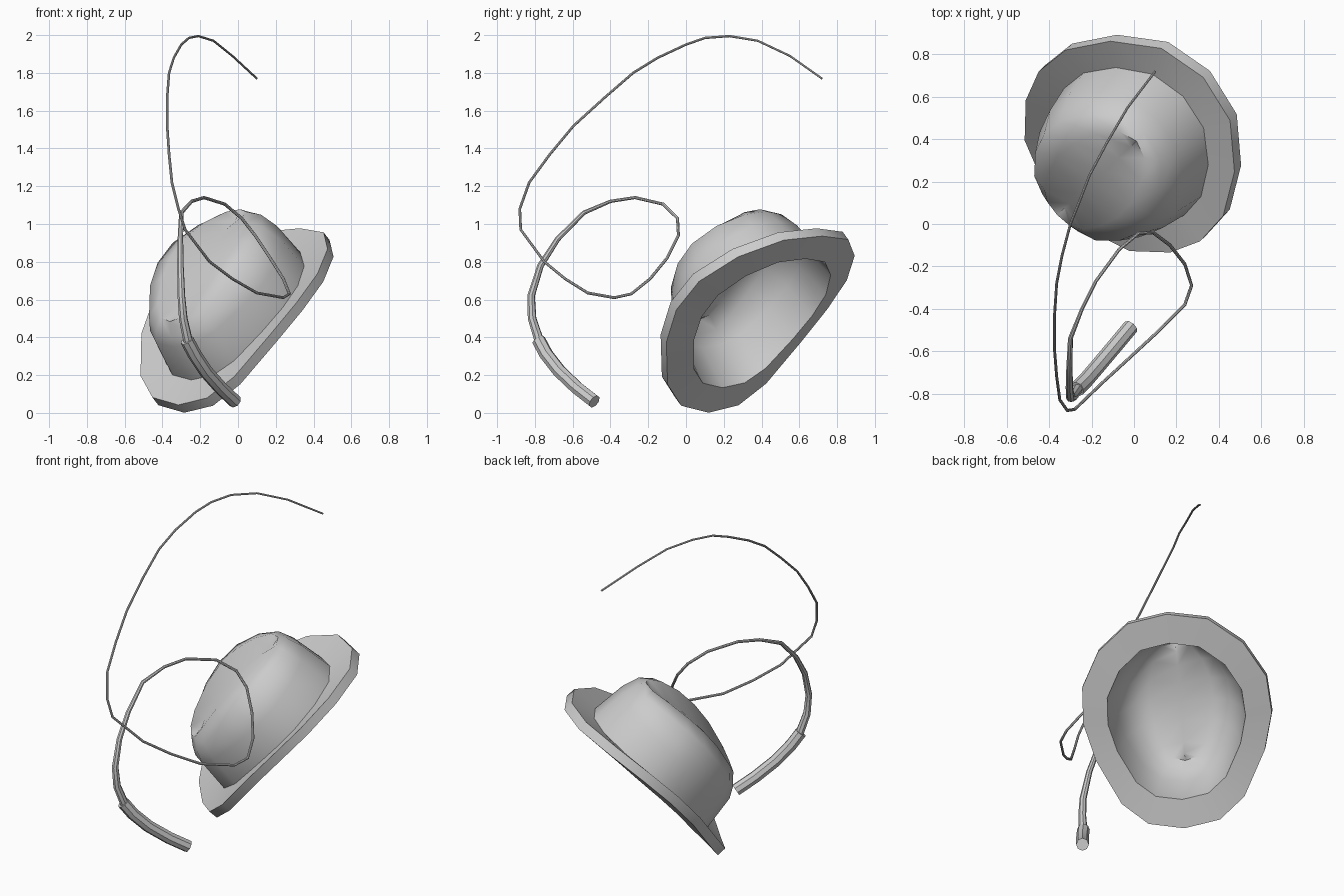
import bpy, bmesh, math
from mathutils import Vector, Matrix

if "Cube" in bpy.data.objects:
    bpy.data.objects.remove(bpy.data.objects["Cube"])

# ---------- felt hat: built in its own tilted frame ----------
up = Vector((-.52, -.50, .68)).normalized()
fore = Vector((.496, .465, .733))
fore = (fore - up * fore.dot(up)).normalized()
side = up.cross(fore)
frame = Matrix((fore, side, up)).transposed().to_4x4()
frame.translation = Vector((.015, .4, .48))

# half outline of the brim, mirrored to a full egg-shaped loop
half = [(-.63, 0), (-.595, .21), (-.475, .36), (-.22, .495), (0, .553),
        (.22, .54), (.44, .425), (.607, .235), (.655, 0)]
outline = half + [(p, -q) for p, q in half[-2:0:-1]]


def saddle(p, q, k):
    """Brim height: sides curl up, front and back dip."""
    return -.065 * k * math.cos(2 * math.atan2(q / .55, p / .64))


def ridge(p):
    """Side-view line of the crown top."""
    return .483 - .50 * min(p - .08, 0) ** 2 - .48 * max(p - .08, 0) ** 2


def brim_ring(s, h, k):
    return [(p * s, q * s, h + saddle(p, q, k)) for p, q in outline]


def wall_ring(sp, sq, dp, h, k=.15):
    return [(p * sp + dp, q * sq, h + saddle(p, q, k)) for p, q in outline]


def top_ring(sp, sq, dp, drop):
    return [(p * sp + dp, q * sq, ridge(p * sp + dp) - drop) for p, q in outline]


rings = [
    # inside of the crown, from the crease down
    top_ring(.50, 0, .03, .075),
    top_ring(.55, .33, .03, .045),
    top_ring(.61, .52, .02, .085),
    wall_ring(.67, .66, .01, .25),
    brim_ring(.73, .015, .5),
    # brim underside, edge and upper side
    brim_ring(1, .035, 1),
    brim_ring(1, .095, 1),
    brim_ring(.745, .085, .5),
    # outside of the crown, up to the crease
    wall_ring(.71, .695, .013, .28),
    top_ring(.67, .58, .018, .045),
    top_ring(.61, .36, .03, .008),
    top_ring(.54, 0, .03, .045),
]

bm = bmesh.new()
loops = [[bm.verts.new(v) for v in r] for r in rings]
n = len(outline)
for a, b in zip(loops, loops[1:]):
    for i in range(n):
        j = (i + 1) % n
        bm.faces.new((a[i], a[j], b[j], b[i]))
bmesh.ops.remove_doubles(bm, verts=bm.verts, dist=.0005)
bmesh.ops.recalc_face_normals(bm, faces=bm.faces)
me = bpy.data.meshes.new("hat")
bm.to_mesh(me)
bm.free()
hat = bpy.data.objects.new("hat", me)
hat.matrix_world = frame
bpy.context.collection.objects.link(hat)


def smooth(ob, angle):
    bpy.ops.object.select_all(action='DESELECT')
    ob.select_set(True)
    bpy.context.view_layer.objects.active = ob
    bpy.ops.object.shade_smooth_by_angle(angle=math.radians(angle))


smooth(hat, 60)


# ---------- whip: tubes along paths ----------
def tube(name, pts, radii, res):
    cu = bpy.data.curves.new(name, 'CURVE')
    cu.dimensions = '3D'
    cu.bevel_depth = 1
    cu.bevel_resolution = res
    cu.use_fill_caps = True
    sp = cu.splines.new('POLY')
    sp.points.add(len(pts) - 1)
    for pt, co, r in zip(sp.points, pts, radii):
        pt.co = (*co, 1)
        pt.radius = r
    ob = bpy.data.objects.new(name, cu)
    bpy.context.collection.objects.link(ob)
    bpy.ops.object.select_all(action='DESELECT')
    ob.select_set(True)
    bpy.context.view_layer.objects.active = ob
    bpy.ops.object.convert(target='MESH')
    smooth(bpy.context.view_layer.objects.active, 42)


# grip
tube("whip_handle", [(-.015, -.485, .06), (-.09, -.575, .13), (-.17, -.67, .22),
                     (-.23, -.74, .31), (-.27, -.78, .385)], [.037] * 5, 2)

# long tapering lash, looping once
lash = [(-.26, -.77, .36), (-.29, -.815, .5), (-.3, -.82, .62), (-.305, -.77, .78),
        (-.305, -.68, .92), (-.3, -.54, 1.06), (-.245, -.4, 1.12), (-.18, -.27, 1.14),
        (-.07, -.12, 1.105), (.02, -.045, 1.03), (.09, -.04, .94), (.17, -.1, .82),
        (.24, -.19, .71), (.272, -.29, .63), (.24, -.38, .61), (.1, -.52, .635),
        (-.03, -.64, .71), (-.15, -.75, .8), (-.28, -.875, .97), (-.315, -.88, 1.08),
        (-.35, -.83, 1.22), (-.365, -.72, 1.37), (-.375, -.595, 1.52), (-.375, -.43, 1.67),
        (-.365, -.28, 1.8), (-.34, -.15, 1.88), (-.3, 0, 1.95), (-.26, .1, 1.985),
        (-.21, .23, 1.995), (-.13, .38, 1.97), (-.03, .55, 1.89), (.1, .72, 1.77)]
radii = [max(.0095 - .00012 * i, .026 - .0028 * i) for i in range(len(lash))]
tube("whip_lash", lash, radii, 2)
